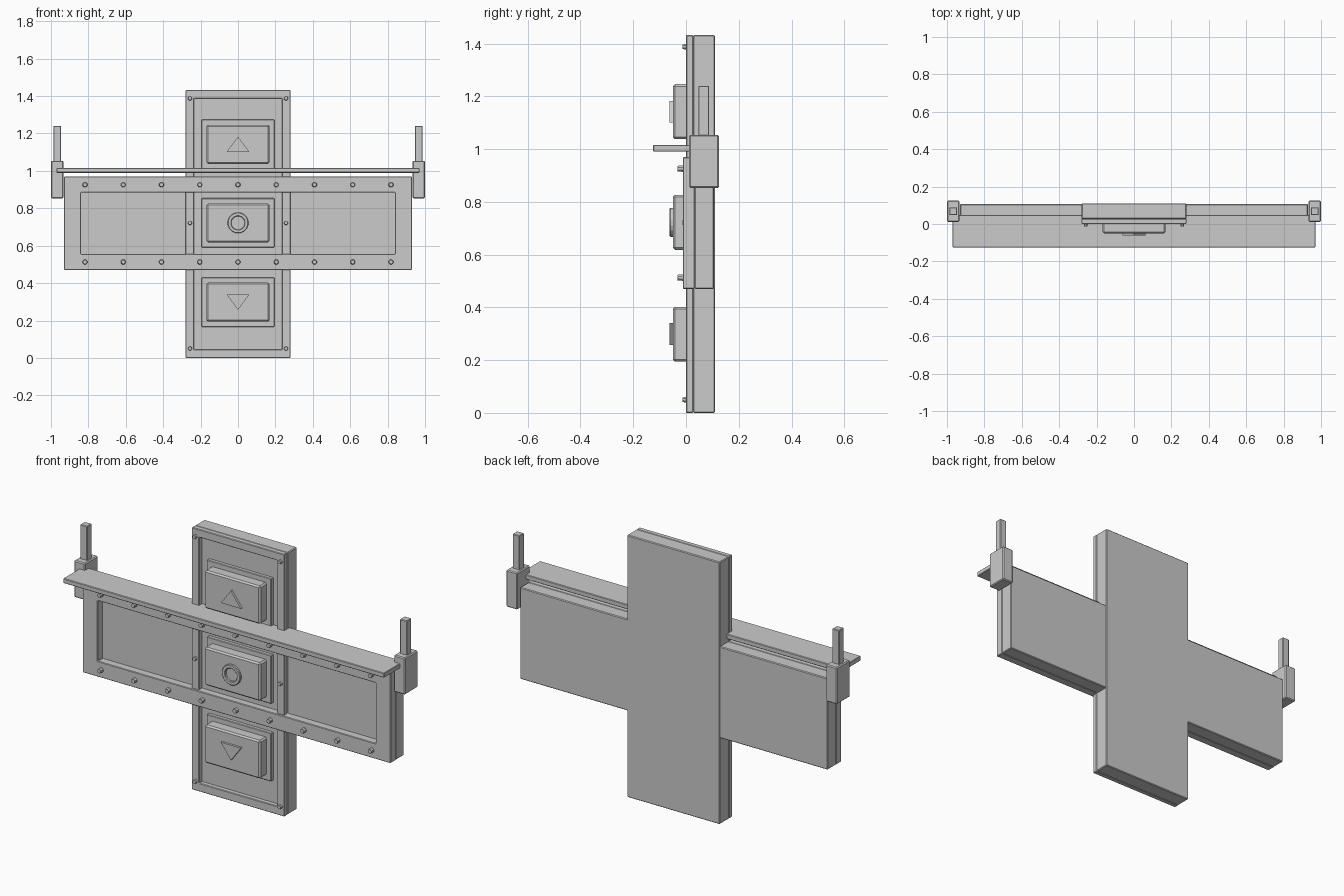
import bpy, bmesh, math

if "Cube" in bpy.data.objects:
    bpy.data.objects.remove(bpy.data.objects["Cube"])


def finish(name, bm, bevel=0.0):
    bmesh.ops.recalc_face_normals(bm, faces=bm.faces)
    mesh = bpy.data.meshes.new(name)
    bm.to_mesh(mesh)
    bm.free()
    obj = bpy.data.objects.new(name, mesh)
    bpy.context.collection.objects.link(obj)
    if bevel:
        mod = obj.modifiers.new("edge_bevel", 'BEVEL')
        mod.width = bevel
        mod.segments = 1
        mod.limit_method = 'ANGLE'
    return obj


def rect(x, z0, z1):
    return [(-x, z0), (x, z0), (x, z1), (-x, z1)]


def circle(r, cx, cz, n):
    return [(cx + r * math.cos(math.tau * (i + .5) / n),
             cz + r * math.sin(math.tau * (i + .5) / n)) for i in range(n)]


def slab(name, outline, y0, y1, bevel=0.0, front=None):
    """Solid between y0 (front) and y1; front may be a smaller outline."""
    bm = bmesh.new()
    a = [bm.verts.new((x, y0, z)) for x, z in (front or outline)]
    b = [bm.verts.new((x, y1, z)) for x, z in outline]
    bm.faces.new(a)
    bm.faces.new(b)
    for i in range(len(a)):
        j = (i + 1) % len(a)
        bm.faces.new((a[i], a[j], b[j], b[i]))
    return finish(name, bm, bevel)


def frame(name, outer, inner, y0, y1, bevel=0.0):
    """Closed ring with an open centre."""
    bm = bmesh.new()
    loops = [[bm.verts.new((x, y, z)) for x, z in o]
             for o, y in ((outer, y0), (inner, y0), (inner, y1), (outer, y1))]
    n = len(outer)
    for k in range(4):
        a, b = loops[k], loops[(k + 1) % 4]
        for i in range(n):
            j = (i + 1) % n
            bm.faces.new((a[i], a[j], b[j], b[i]))
    return finish(name, bm, bevel)


def bolt(name, x, z, r, y0, y1):
    return slab(name, circle(r, x, z, 8), y0, y1, front=circle(r * .8, x, z, 8))


# Upright panel: back plate and raised frame
slab("upright_back_plate", rect(.28, 0, 1.432), .027, .11, .004)
frame("upright_frame", rect(.28, 0, 1.432), rect(.236, .046, 1.388), 0, .028, .003)

# Cross panel: back plate and raised frame
slab("cross_back_plate", rect(.93, .47, .97), .032, .106, .004)
frame("cross_frame", rect(.93, .47, .97), rect(.84, .555, .885), -.012, .033, .003)

# Shelf above the cross panel
slab("shelf", rect(.97, .99, 1.016), -.125, .048, .003)

# Buttons on their backing plates
for label, z in (("lower", .298), ("middle", .722), ("upper", 1.142)):
    slab(label + "_button_plate", rect(.195, z - .132, z + .132), .008, .03, .003)
    slab(label + "_button", rect(.168, z - .104, z + .104), -.05, .02, .008)

# Raised button symbols
slab("up_arrow", [(-.061, 1.101), (.061, 1.101), (0, 1.183)], -.062, -.045)
slab("down_arrow", [(-.061, .34), (.061, .34), (0, .257)], -.062, -.045)
frame("centre_ring", circle(.056, 0, .722, 16), circle(.036, 0, .722, 16), -.062, -.045, .003)

# Bolts along the cross frame
for z in (.513, .926):
    for i in range(9):
        bolt("cross_bolt", -.818 + i * .2045, z, .014, -.032, -.008)

# Small bolts on the upright frame, brackets and posts on both ends
for s in (-1, 1):
    for z in (.05, .722, 1.388):
        bolt("upright_bolt", s * .257, z, .012, -.013, .004)
    bracket = slab("end_bracket", rect(.0335, .853, 1.054), .012, .125, .005)
    post = slab("end_post", rect(.021, 1.04, 1.24), .047, .088, .003)
    bracket.location.x = post.location.x = s * .9665
